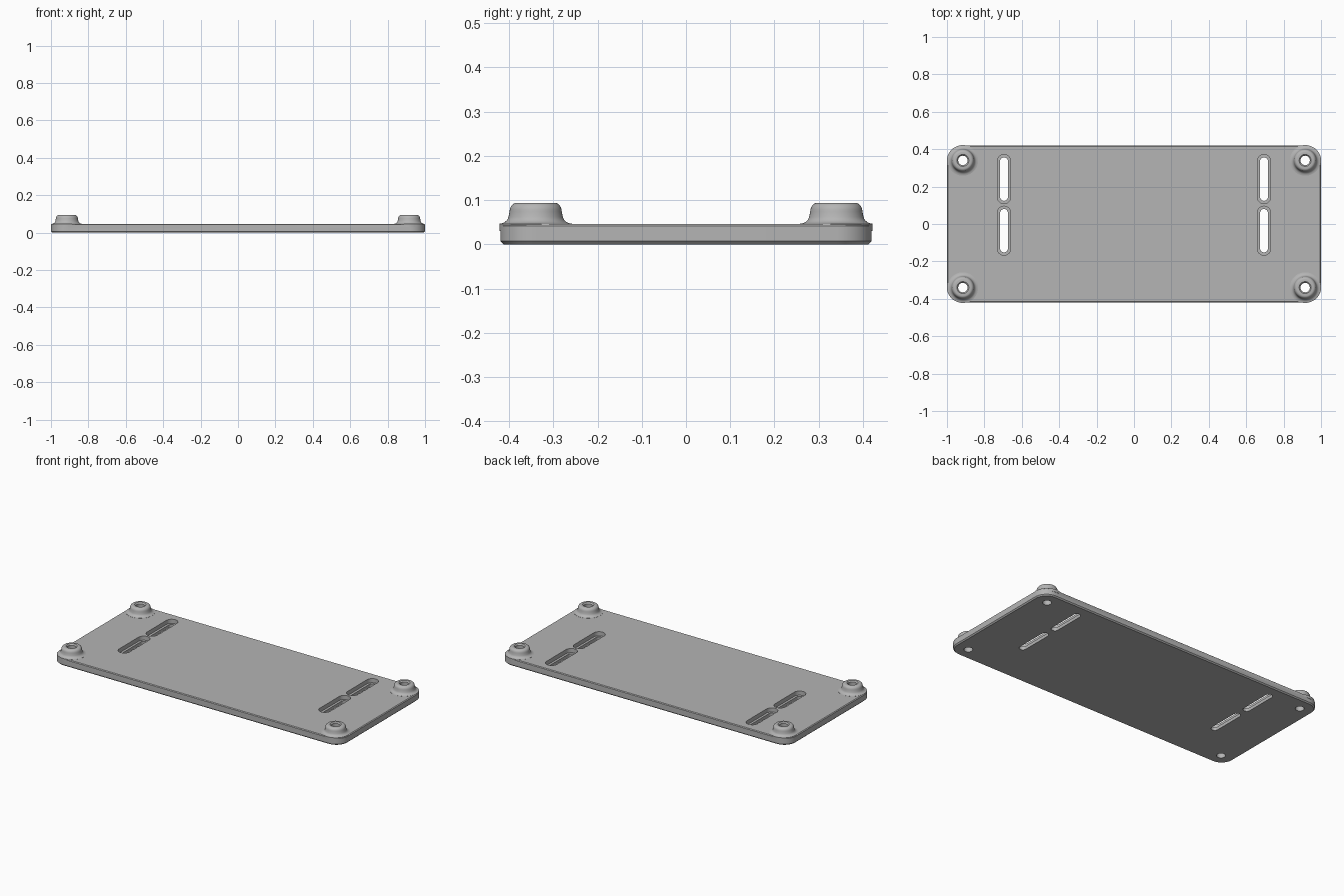
import bpy
import bmesh
from math import cos, sin, pi, radians

cube = bpy.data.objects.get("Cube")
if cube:
    bpy.data.objects.remove(cube, do_unlink=True)

grey = bpy.data.materials.new("satin grey")
grey.use_nodes = True
colour = (0.46, 0.46, 0.46, 1)
grey.diffuse_color = colour
grey.node_tree.nodes["Principled BSDF"].inputs["Base Color"].default_value = colour


def rounded_outline(hx, hy, r, steps=12):
    """Rounded rectangle; becomes a capsule or circle when r fills the half size."""
    points = []
    corners = [(1, 1), (-1, 1), (-1, -1), (1, -1)]
    for quarter, (sx, sy) in enumerate(corners):
        for i in range(steps + 1):
            a = (quarter + i / steps) * pi / 2
            points.append((sx * (hx - r) + r * cos(a), sy * (hy - r) + r * sin(a)))
    return points


def stacked_solid(name, x, y, layers):
    """Loft rounded outlines (half width, half depth, radius, height), bottom to top."""
    bm = bmesh.new()
    rings = [[bm.verts.new((x + px, y + py, z)) for px, py in rounded_outline(hx, hy, r)]
             for hx, hy, r, z in layers]
    for low, high in zip(rings, rings[1:]):
        for i in range(len(low)):
            j = (i + 1) % len(low)
            bm.faces.new((low[i], low[j], high[j], high[i]))
    bm.faces.new(rings[0][::-1])
    bm.faces.new(rings[-1])
    bmesh.ops.remove_doubles(bm, verts=bm.verts[:], dist=0.00002)
    bmesh.ops.recalc_face_normals(bm, faces=bm.faces[:])
    mesh = bpy.data.meshes.new(name)
    bm.to_mesh(mesh)
    bm.free()
    mesh.materials.append(grey)
    obj = bpy.data.objects.new(name, mesh)
    bpy.context.collection.objects.link(obj)
    return obj


def combine(target, tool, operation):
    """Apply a boolean and discard the tool."""
    mod = target.modifiers.new(operation, 'BOOLEAN')
    mod.object, mod.operation, mod.solver = tool, operation, 'EXACT'
    bpy.context.view_layer.objects.active = target
    bpy.ops.object.modifier_apply(modifier=mod.name)
    bpy.data.objects.remove(tool, do_unlink=True)


# Base plate with chamfered top and bottom edges
HX, HY, R, TOP, RIM = 1.0, 0.42, 0.08, 0.046, 0.094
plate = stacked_solid("base_plate", 0, 0, [
    (HX - 0.007, HY - 0.007, R - 0.007, 0), (HX, HY, R, 0.007),
    (HX, HY, R, TOP - 0.004), (HX - 0.005, HY - 0.005, R - 0.005, TOP)])

# Corner bosses: buried foot, flared fillet, rounded shoulder, flat rim
profile = [(0.082, 0.03), (0.082, TOP + 0.0005)]
profile += [(0.082 - 0.021 * sin(a), TOP + 0.02 - 0.019 * cos(a))
            for a in (i * pi / 14 for i in range(1, 7))]
profile += [(0.043 + 0.016 * cos(a), RIM - 0.020 + 0.020 * sin(a))
            for a in (i * pi / 12 for i in range(7))]
for sx in (-1, 1):
    for sy in (-1, 1):
        x, y = sx * 0.915, sy * 0.34
        boss = stacked_solid("corner_boss", x, y, [(r, r, r, z) for r, z in profile])
        combine(plate, boss, 'UNION')
        # Screw hole, eased at the rim
        bore = [(0.025, -0.02), (0.025, RIM - 0.007), (0.032, RIM), (0.032, RIM + 0.02)]
        hole = stacked_solid("hole_cutter", x, y, [(r, r, r, z) for r, z in bore])
        combine(plate, hole, 'DIFFERENCE')

# Two stepped slots near each end
for x in (-0.695, 0.695):
    for y in (0.24, -0.036):
        for half, length, floor in ((0.036, 0.131, 0.02), (0.021, 0.116, -0.02)):
            slot = stacked_solid("slot_cutter", x, y, [
                (half, length, half, floor), (half, length, half, TOP + 0.02)])
            combine(plate, slot, 'DIFFERENCE')

bpy.ops.object.select_all(action='DESELECT')
plate.select_set(True)
bpy.context.view_layer.objects.active = plate
bpy.ops.object.shade_smooth_by_angle(angle=radians(30))
